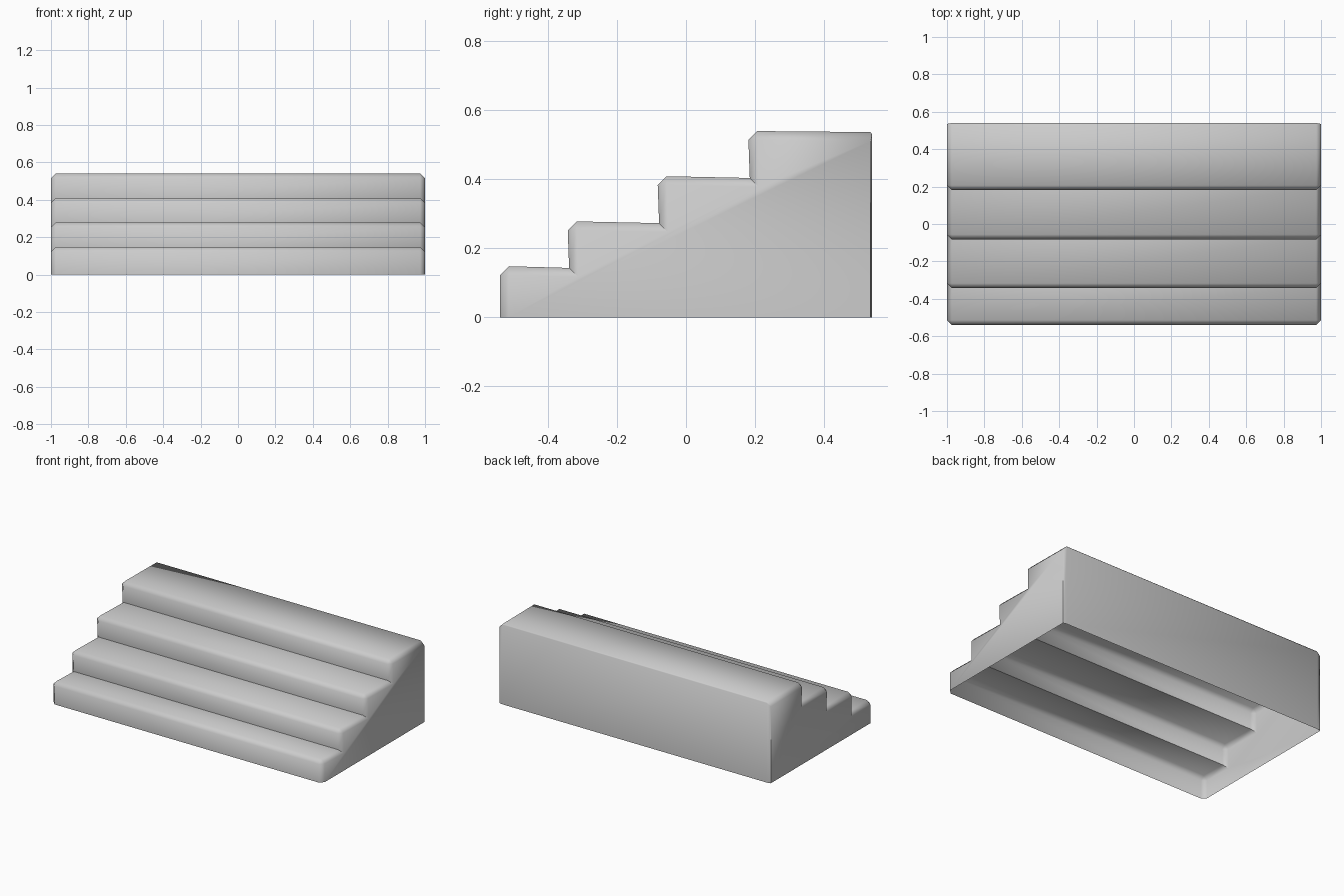
import bpy, bmesh, math

if "Cube" in bpy.data.objects:
    bpy.data.objects.remove(bpy.data.objects["Cube"])

# Stair profile (y, z) and matching profile inset for the chamfered ends
W = 0.026
outer, inset = [(-0.54, 0.0)], [(-0.54 + W, 0.0)]
fronts = [-0.54, -0.343, -0.082, 0.181]
tops = [0.148, 0.278, 0.409, 0.54]
for i, (y, z) in enumerate(zip(fronts, tops)):
    # chamfered nosing, collapsing to one corner on the end face
    outer += [(y, z - W), (y + W, z)]
    inset += [(y + W, z - W)] * 2
    if i < 3:
        # inner corner where the tread meets the next riser
        yn = fronts[i + 1]
        outer.append((yn + 0.004, z - 0.005))
        inset.append((yn + 0.004 + W, z - 0.005 - W))
outer += [(0.535, 0.537), (0.54, 0.53), (0.54, 0.0)]
inset += [(0.535, 0.537 - W)] * 2 + [(0.535, 0.0)]

# Open-bottomed shell lofted across the width
bm = bmesh.new()
sections = [(-1.0, inset), (-1 + W, outer), (1 - W, outer), (1.0, inset)]
rows = [[bm.verts.new((x, y, z)) for y, z in prof] for x, prof in sections]
for a, b in zip(rows, rows[1:]):
    for j in range(len(a) - 1):
        bm.faces.new((a[j], b[j], b[j + 1], a[j + 1]))

# Flat end faces
bm.faces.new(rows[0])
bm.faces.new(rows[-1][::-1])
bmesh.ops.remove_doubles(bm, verts=bm.verts, dist=0.0005)
bmesh.ops.recalc_face_normals(bm, faces=bm.faces)
# Open shell: make sure normals point outward
if sum(f.normal.z * f.calc_area() for f in bm.faces) < 0:
    bmesh.ops.reverse_faces(bm, faces=bm.faces)

mesh = bpy.data.meshes.new("stair_block")
bm.to_mesh(mesh)
bm.free()
stairs = bpy.data.objects.new("stair_block", mesh)
bpy.context.collection.objects.link(stairs)
bpy.context.view_layer.objects.active = stairs
stairs.select_set(True)
bpy.ops.object.shade_smooth_by_angle(angle=math.radians(60))
